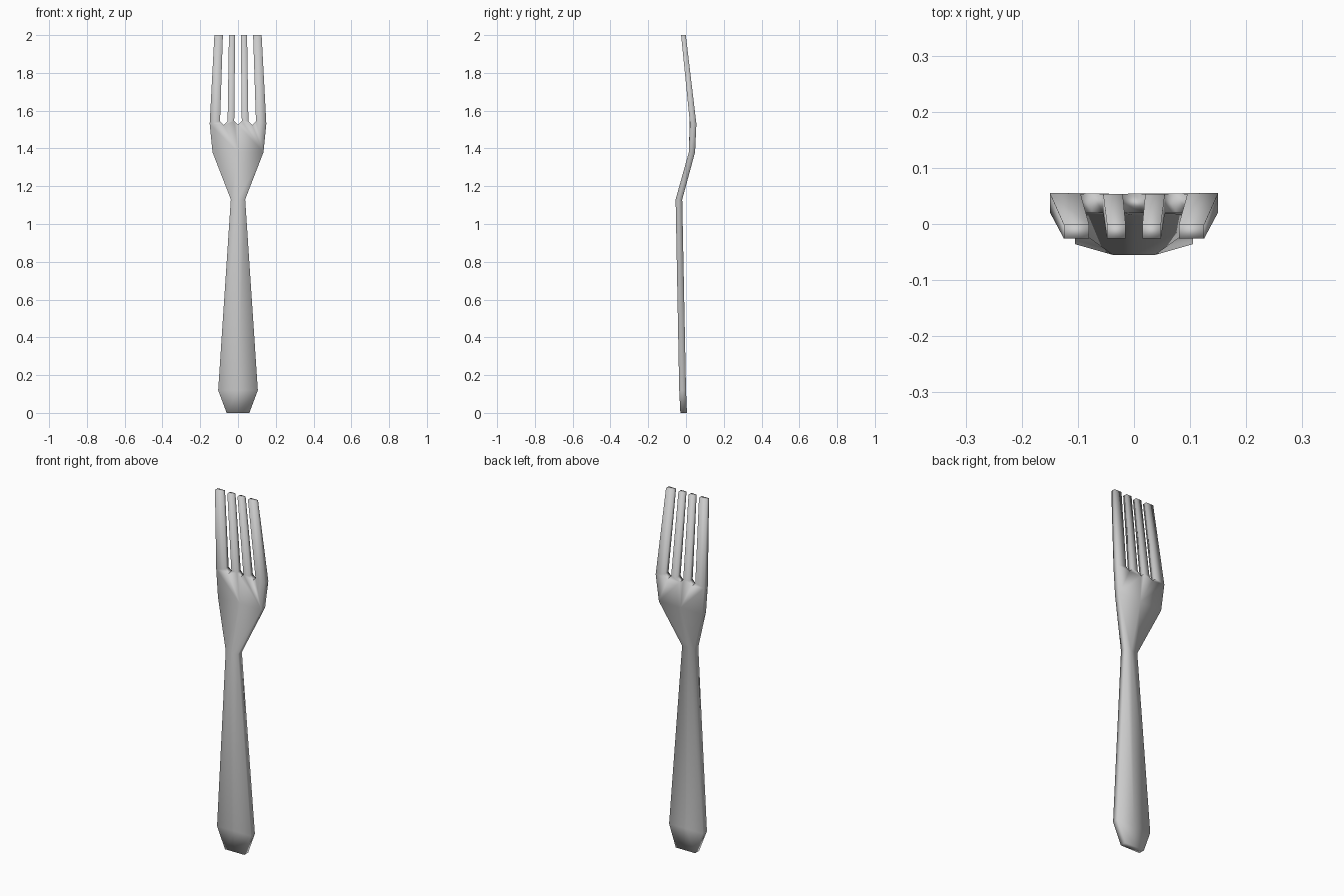
import bpy, bmesh

cube = bpy.data.objects.get("Cube")
if cube:
    bpy.data.objects.remove(cube, do_unlink=True)

steel = bpy.data.materials.new("brushed_steel")
steel.use_nodes = True
colour = (0.6, 0.6, 0.6, 1)
steel.diffuse_color = colour
steel.node_tree.nodes["Principled BSDF"].inputs["Base Color"].default_value = colour

# Side bend of the fork: height, front y, back y
BEND = [(0, -0.03, 0.005), (0.12, -0.036, 0), (1.13, -0.055, -0.02),
        (1.38, 0.015, 0.048), (1.53, 0.021, 0.055), (2, -0.026, -0.001)]


def bend(z, side):
    for a, b in zip(BEND, BEND[1:]):
        if z <= b[0]:
            t = (z - a[0]) / (b[0] - a[0])
            return a[side] + t * (b[side] - a[side])
    return BEND[-1][side]


# Half outline pieces (x, z), mirrored across the middle
handle = [(0.06, 0), (0.105, 0.12), (0.038, 1.13), (0.135, 1.38)]
pieces = [[(0, z0), (x0, z0), (x1, z1), (0, z1)]
          for (x0, z0), (x1, z1) in zip(handle, handle[1:])]

# Head with pointed slot bottoms
pieces.append([(0, 1.38), (0.135, 1.38), (0.15, 1.53), (0.095, 1.545), (0.075, 1.525),
               (0.055, 1.545), (0.02, 1.545), (0, 1.525)])

# Inner and outer tines
pieces.append([(0.02, 1.545), (0.055, 1.545), (0.048, 2), (0.015, 2)])
pieces.append([(0.095, 1.545), (0.15, 1.53), (0.125, 2), (0.08, 2)])

bm = bmesh.new()
cache = {}


def vert(x, z):
    key = (round(x, 4), round(z, 4))
    if key not in cache:
        cache[key] = bm.verts.new((x, bend(z, 1), z))
    return cache[key]


for piece in pieces:
    bm.faces.new([vert(x, z) for x, z in piece])
    bm.faces.new([vert(-x, z) for x, z in reversed(piece)])

# Give the bent sheet its thickness
result = bmesh.ops.extrude_face_region(bm, geom=bm.faces[:], use_keep_orig=True)
for v in result["geom"]:
    if isinstance(v, bmesh.types.BMVert):
        v.co.y = bend(v.co.z, 2)
bmesh.ops.recalc_face_normals(bm, faces=bm.faces[:])

mesh = bpy.data.meshes.new("fork")
bm.to_mesh(mesh)
bm.free()
mesh.materials.append(steel)
for p in mesh.polygons:
    p.use_smooth = True
fork = bpy.data.objects.new("fork", mesh)
bpy.context.collection.objects.link(fork)
